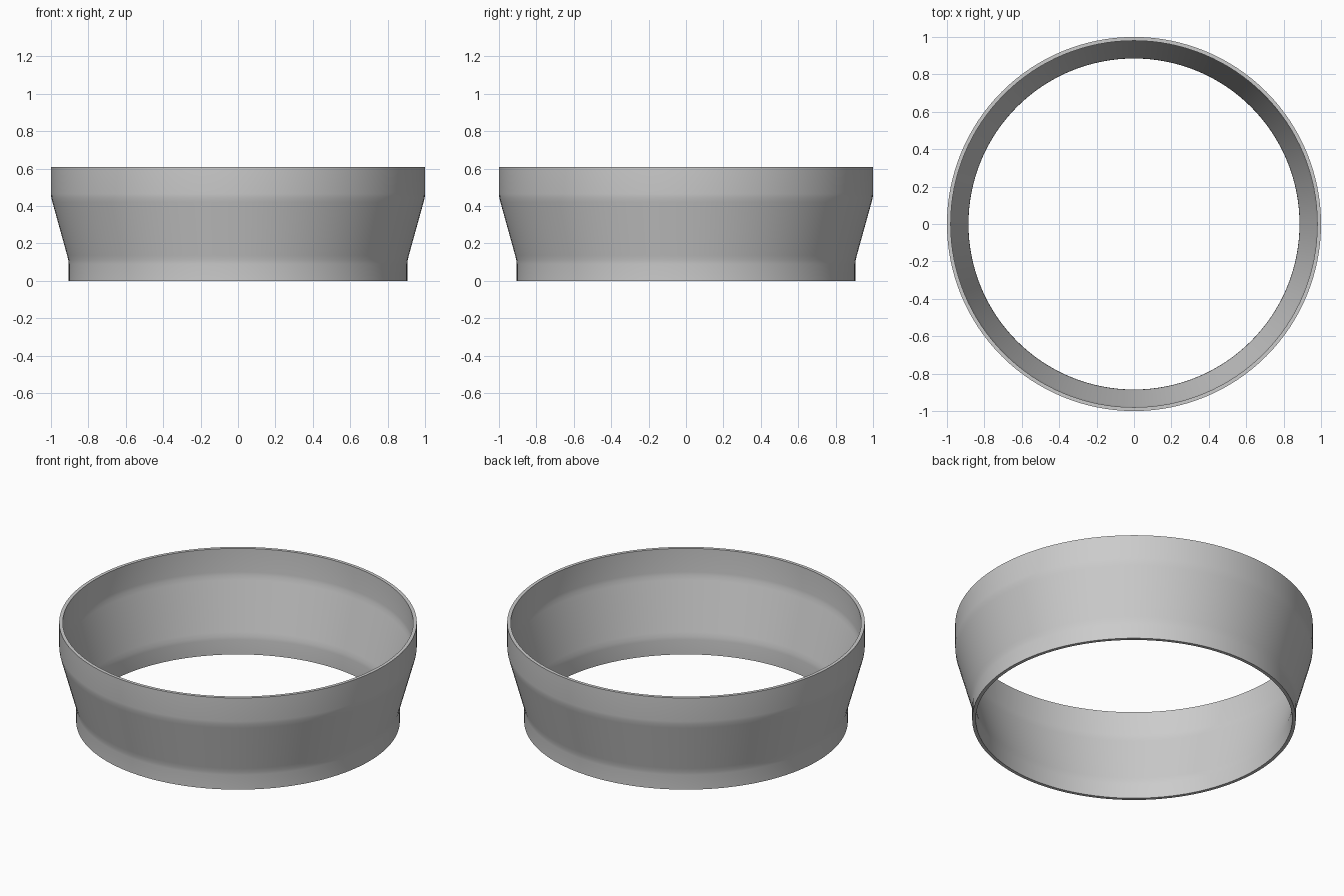
import bpy
import bmesh
import math

cube = bpy.data.objects.get("Cube")
if cube:
    bpy.data.objects.remove(cube, do_unlink=True)

SEGMENTS = 128
WALL = 0.02
BASE_R, RIM_R = 0.905, 1.0
HEIGHT = 0.61

# Plain grey material
grey = bpy.data.materials.new("plain grey")
grey.use_nodes = True
colour = (0.6, 0.6, 0.6, 1)
grey.diffuse_color = colour
grey.node_tree.nodes["Principled BSDF"].inputs["Base Color"].default_value = colour

# Wall profile: straight collar, flared middle, straight rim, softened bends
outer = [(BASE_R, 0), (BASE_R, 0.09), (BASE_R + 0.002, 0.11), (BASE_R + 0.008, 0.135),
         (RIM_R - 0.008, 0.42), (RIM_R - 0.002, 0.445), (RIM_R, 0.465), (RIM_R, HEIGHT)]
inner = [(r - WALL, z) for r, z in reversed(outer)]
profile = outer + inner

# Spin the closed profile into a ring
bm = bmesh.new()
verts = [bm.verts.new((r, 0, z)) for r, z in profile]
edges = [bm.edges.new((a, b)) for a, b in zip(verts, verts[1:] + verts[:1])]
bmesh.ops.spin(bm, geom=verts + edges, cent=(0, 0, 0), axis=(0, 0, 1),
               angle=math.tau, steps=SEGMENTS, use_merge=True)
bmesh.ops.remove_doubles(bm, verts=bm.verts, dist=0.0001)
bmesh.ops.recalc_face_normals(bm, faces=bm.faces)
mesh = bpy.data.meshes.new("flared_ring")
bm.to_mesh(mesh)
bm.free()
mesh.materials.append(grey)

ring = bpy.data.objects.new("flared_ring", mesh)
bpy.context.collection.objects.link(ring)

# Smooth walls, crisp rims
bpy.ops.object.select_all(action="DESELECT")
ring.select_set(True)
bpy.context.view_layer.objects.active = ring
bpy.ops.object.shade_smooth_by_angle(angle=math.radians(40))
